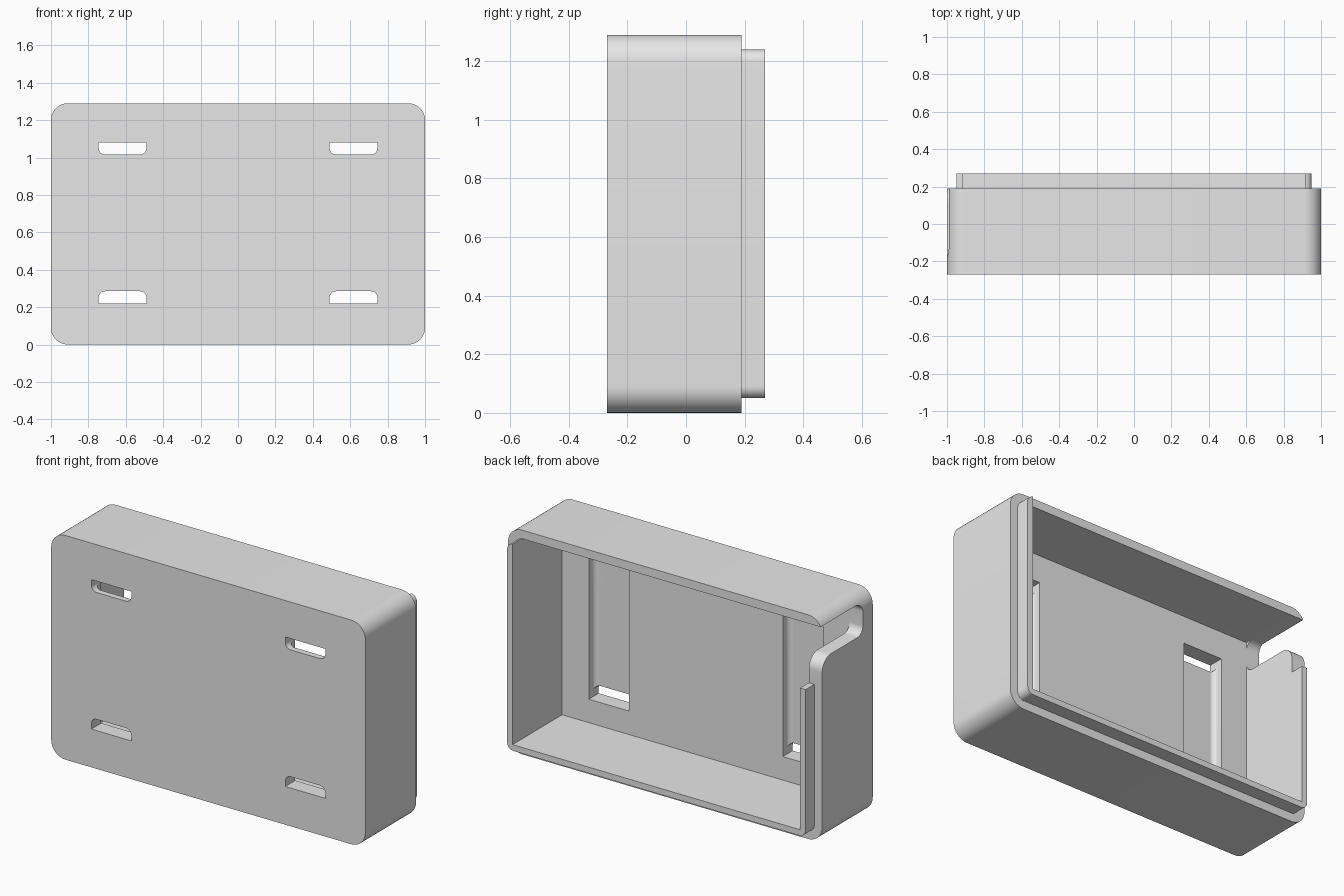
import bpy, bmesh, math
from mathutils import Vector

cube = bpy.data.objects.get("Cube")
if cube:
    bpy.data.objects.remove(cube, do_unlink=True)

# One plain grey plastic
grey = bpy.data.materials.new("grey_plastic")
grey.use_nodes = True
COLOUR = (0.8, 0.8, 0.8, 1)
grey.diffuse_color = COLOUR
grey.node_tree.nodes["Principled BSDF"].inputs["Base Color"].default_value = COLOUR


def rounded(corners, steps=10):
    """Outline from (a, b, radius) corners, each turned into an arc."""
    out = []
    for i, (a, b, r) in enumerate(corners):
        p = Vector((a, b))
        if r == 0:
            out.append(p)
            continue
        before = Vector(corners[i - 1][:2])
        after = Vector(corners[(i + 1) % len(corners)][:2])
        u, v = (before - p).normalized(), (after - p).normalized()
        centre = p + (u + v) * r
        for k in range(steps + 1):
            t = math.pi / 2 * k / steps
            out.append(centre - (v * math.cos(t) + u * math.sin(t)) * r)
    return out


def rect(a0, a1, b0, b1, low=0, high=0):
    """Rectangle with separate radii for its low-b and high-b corners."""
    return rounded([(a0, b0, low), (a1, b0, low), (a1, b1, high), (a0, b1, high)])


def prism(name, outline, axis, start, end):
    """Extrude an outline along an axis; outline uses the other two axes in order."""
    bm = bmesh.new()

    def place(p, d):
        co = [p.x, p.y]
        co.insert("xyz".index(axis), d)
        return bm.verts.new(co)

    face = bm.faces.new([place(p, start) for p in outline])
    move = Vector([end - start if c == axis else 0 for c in "xyz"])
    new = bmesh.ops.extrude_face_region(bm, geom=[face])["geom"]
    bmesh.ops.translate(bm, vec=move, verts=[g for g in new if isinstance(g, bmesh.types.BMVert)])
    bmesh.ops.recalc_face_normals(bm, faces=bm.faces)
    mesh = bpy.data.meshes.new(name)
    bm.to_mesh(mesh)
    bm.free()
    mesh.materials.append(grey)
    ob = bpy.data.objects.new(name, mesh)
    bpy.context.collection.objects.link(ob)
    return ob


def combine(target, tool, operation="DIFFERENCE"):
    """Apply a boolean and discard the tool."""
    mod = target.modifiers.new("boolean", "BOOLEAN")
    mod.operation, mod.object, mod.solver = operation, tool, "EXACT"
    bpy.context.view_layer.objects.active = target
    bpy.ops.object.modifier_apply(modifier=mod.name)
    bpy.data.objects.remove(tool, do_unlink=True)


FRONT, RIM, BACK, FLOOR = -0.27, 0.19, 0.27, -0.18
HEIGHT, CEILING = 1.29, 1.2405

# Rounded shell with the narrower lip standing out of its open back
case = prism("enclosure_case", rect(-1, 1, 0, HEIGHT, 0.09, 0.09), "y", FRONT, RIM)
lip = prism("lip", rect(-0.95, 0.95, 0.05, 1.24, 0.04, 0.04), "y", RIM - 0.05, BACK)
# The lip stops short below the side opening
combine(lip, prism("lip_cutter", rect(-1.1, -0.8, 0.9, 1.4), "y", RIM, 0.4))
combine(case, lip, "UNION")

# Hollow inside, running through the lip
combine(case, prism("cavity_cutter", rect(-0.915, 0.915, 0.085, CEILING), "y", FLOOR, 0.4))

# Cable opening in one side wall, open towards the back
opening = rounded([
    (FLOOR, CEILING, 0.05), (FLOOR, 1.06, 0.05), (RIM, 1.06, 0.08),
    (RIM, 0.9, 0), (0.4, 0.9, 0), (0.4, CEILING, 0)])
combine(case, prism("opening_cutter", opening, "x", -1.1, -0.9))

# Strap channels inside the front panel, with a slot through at each end
for side in (-1, 1):
    x0, x1 = sorted((side * 0.49, side * 0.745))
    combine(case, prism("channel_cutter", rect(x0, x1, -0.235, -0.1, 0.03, 0), "z", 0.22, 1.08))
    combine(case, prism("lower_slot_cutter", rect(x0, x1, 0.22, 0.285, 0, 0.035), "y", -0.4, -0.1))
    combine(case, prism("upper_slot_cutter", rect(x0, x1, 1.015, 1.08, 0.035, 0), "y", -0.4, -0.1))

# Smooth the rounded corners, keep the edges sharp
bpy.ops.object.select_all(action="DESELECT")
case.select_set(True)
bpy.context.view_layer.objects.active = case
bpy.ops.object.shade_smooth_by_angle(angle=math.radians(30))
